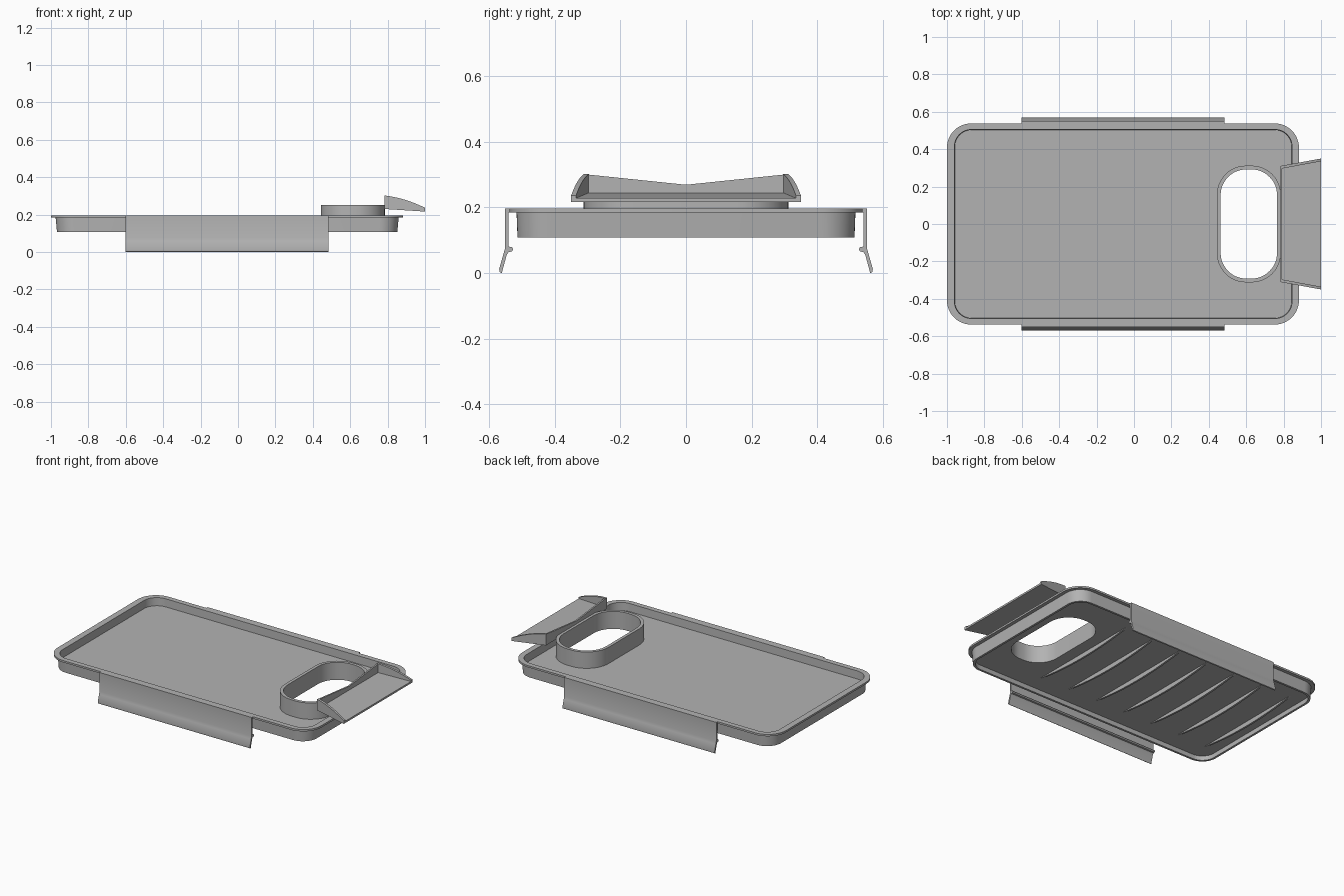
import bpy, bmesh, math

if "Cube" in bpy.data.objects:
    bpy.data.objects.remove(bpy.data.objects["Cube"])

grey = bpy.data.materials.new("plain grey")
grey.diffuse_color = (0.45, 0.45, 0.45, 1)
grey.use_nodes = True
grey.node_tree.nodes["Principled BSDF"].inputs["Base Color"].default_value = grey.diffuse_color


def finish(name, bm):
    bmesh.ops.recalc_face_normals(bm, faces=bm.faces)
    me = bpy.data.meshes.new(name)
    bm.to_mesh(me)
    bm.free()
    me.materials.append(grey)
    ob = bpy.data.objects.new(name, me)
    bpy.context.collection.objects.link(ob)
    bpy.ops.object.select_all(action='DESELECT')
    ob.select_set(True)
    bpy.context.view_layer.objects.active = ob
    bpy.ops.object.shade_smooth_by_angle(angle=math.radians(30))
    return ob


def rounded_rect(x0, x1, hy, r, z, n=12):
    """Rounded rectangle loop centred on y = 0."""
    pts = []
    for k, (cx, cy) in enumerate([(x1 - r, hy - r), (x0 + r, hy - r),
                                  (x0 + r, r - hy), (x1 - r, r - hy)]):
        for i in range(n + 1):
            a = math.pi / 2 * (k + i / n)
            pts.append((cx + r * math.cos(a), cy + r * math.sin(a), z))
    return pts


def loft(name, loops, closed):
    """Bridge matching loops; closed joins last to first, otherwise caps ends."""
    bm = bmesh.new()
    rows = [[bm.verts.new(p) for p in loop] for loop in loops]
    n = len(rows[0])
    pairs = list(zip(rows, rows[1:]))
    if closed:
        pairs.append((rows[-1], rows[0]))
    else:
        bm.faces.new(rows[0])
        bm.faces.new(rows[-1])
    for a, b in pairs:
        for i in range(n):
            j = (i + 1) % n
            bm.faces.new((a[i], a[j], b[j], b[i]))
    return finish(name, bm)


def prism(name, x0, x1, profile):
    """Extrude a (y, z) profile along x."""
    return loft(name, [[(x, y, z) for y, z in profile] for x in (x0, x1)], False)


# Tray with flange, recessed floor and oval spout collar, as one closed skin
loft("lid_tray", [rounded_rect(*p) for p in [
    (0.463, 0.765, 0.292, 0.138, 0.25),    # collar top, inside
    (0.443, 0.785, 0.312, 0.156, 0.25),    # collar top, outside
    (0.443, 0.785, 0.312, 0.156, 0.145),   # collar meets floor
    (-0.958, 0.843, 0.503, 0.09, 0.145),   # floor edge
    (-0.960, 0.845, 0.505, 0.09, 0.196),   # flange inner edge
    (-1.0, 0.882, 0.538, 0.13, 0.196),     # flange outer edge
    (-1.0, 0.882, 0.538, 0.13, 0.184),
    (-0.975, 0.859, 0.516, 0.105, 0.184),  # outer wall
    (-0.968, 0.852, 0.513, 0.10, 0.108),
    (-0.954, 0.838, 0.499, 0.086, 0.108),  # bottom rim
    (-0.954, 0.838, 0.499, 0.086, 0.137),  # underside of floor
    (0.463, 0.765, 0.292, 0.138, 0.137),
]], True)

# Bowed ribs under the floor
for k in range(7):
    x = 0.38 - 0.208 * k
    arc = [(-0.4 + 0.05 * i, 0.139 - 0.031 * (1 - (i / 8 - 1) ** 2)) for i in range(17)]
    prism(f"underside_rib_{k + 1}", x - 0.006, x + 0.006, arc)

# Side clips: hanging plate, inner catch and flared lower edge
clip = [(0.53, 0.196), (0.551, 0.196), (0.551, 0.075), (0.556, 0.058), (0.569, 0.012),
        (0.567, 0.003), (0.561, 0.0), (0.546, 0.055), (0.54, 0.064), (0.530, 0.066),
        (0.526, 0.073), (0.530, 0.079), (0.541, 0.081), (0.541, 0.184), (0.53, 0.184)]
for side, s in (("back", 1), ("front", -1)):
    prism(f"{side}_clip", -0.602, 0.483, [(s * y, z) for y, z in clip])

# Pouring lip: flaring channel with side walls that curve down to the tip
sections = []
for i in range(13):
    t = i / 12
    x = 0.782 + 0.218 * t
    yo, yi = 0.31 + 0.04 * t, 0.295 + 0.04 * t
    zb = 0.23 - 0.014 * t
    zp = 0.245 - 0.017 * t
    zt = 0.302 - 0.024 * t - 0.042 * t * t
    half = [(yo, zb), (yo, zt), (yi, zt), (yi, zp)]
    sections.append([(x, y, z) for y, z in half] + [(x, -y, z) for y, z in half[::-1]])
loft("pouring_lip", sections, False)

# Upright panel with a shallow V top between collar and lip
prism("lip_back_panel", 0.782, 0.792,
      [(-0.308, 0.231), (0.308, 0.231), (0.308, 0.301), (0, 0.269), (-0.308, 0.301)])
